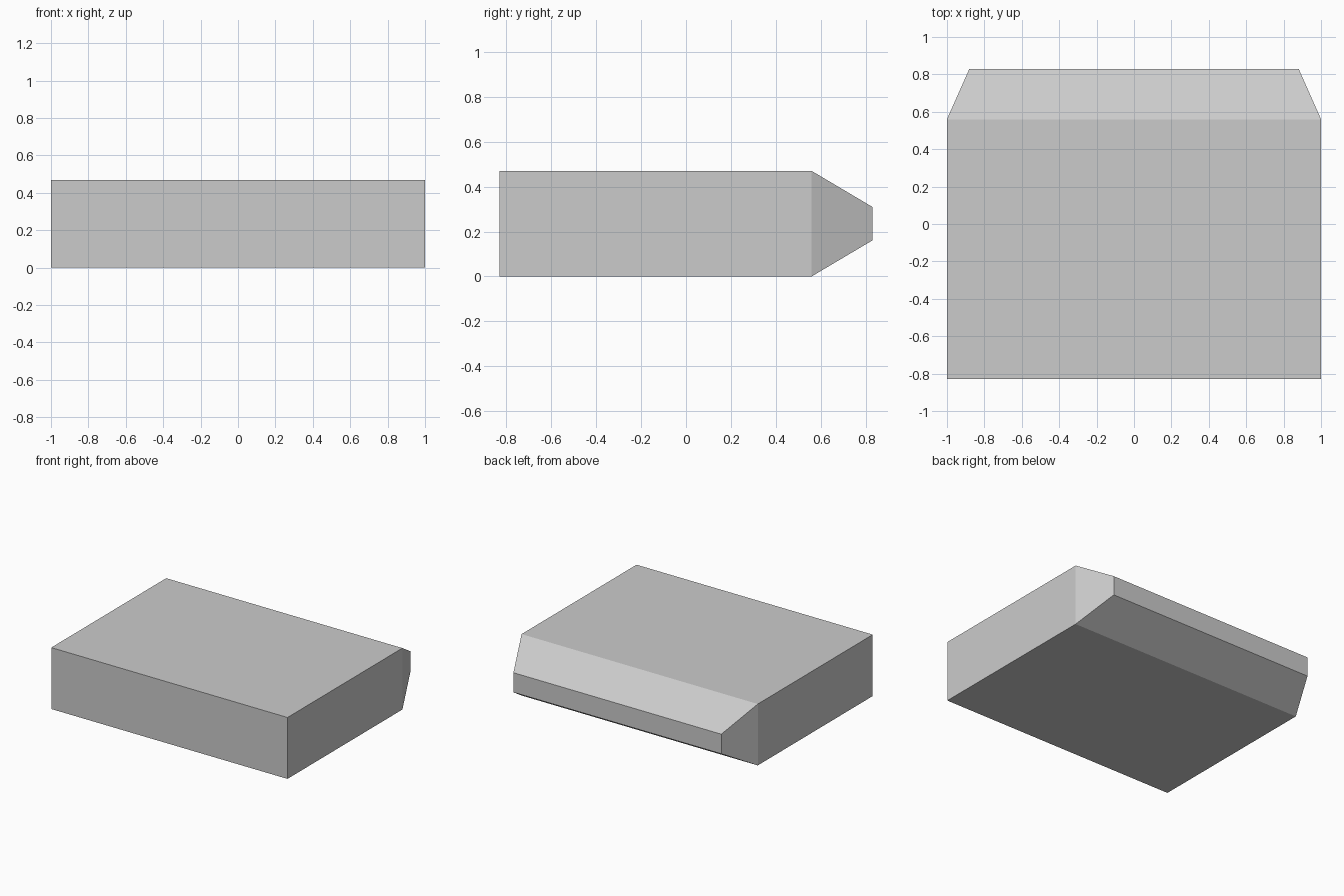
import bpy, bmesh

if "Cube" in bpy.data.objects:
    bpy.data.objects.remove(bpy.data.objects["Cube"])

# cross-sections along y: (y, half width, z low, z high)
sections = [(-0.83, 1.0, 0.0, 0.47),
            (0.56, 1.0, 0.0, 0.47),
            (0.83, 0.88, 0.16, 0.31)]

# block body with a tapered back end
bm = bmesh.new()
rings = [[bm.verts.new((x, y, z)) for x, z in ((-w, lo), (w, lo), (w, hi), (-w, hi))]
         for y, w, lo, hi in sections]
for a, b in zip(rings, rings[1:]):
    for i in range(4):
        j = (i + 1) % 4
        bm.faces.new((a[i], a[j], b[j], b[i]))
bm.faces.new(rings[0])
bm.faces.new(rings[-1])
bmesh.ops.recalc_face_normals(bm, faces=bm.faces)

mesh = bpy.data.meshes.new("tapered_block")
bm.to_mesh(mesh)
bm.free()
body = bpy.data.objects.new("tapered_block", mesh)
bpy.context.collection.objects.link(body)
